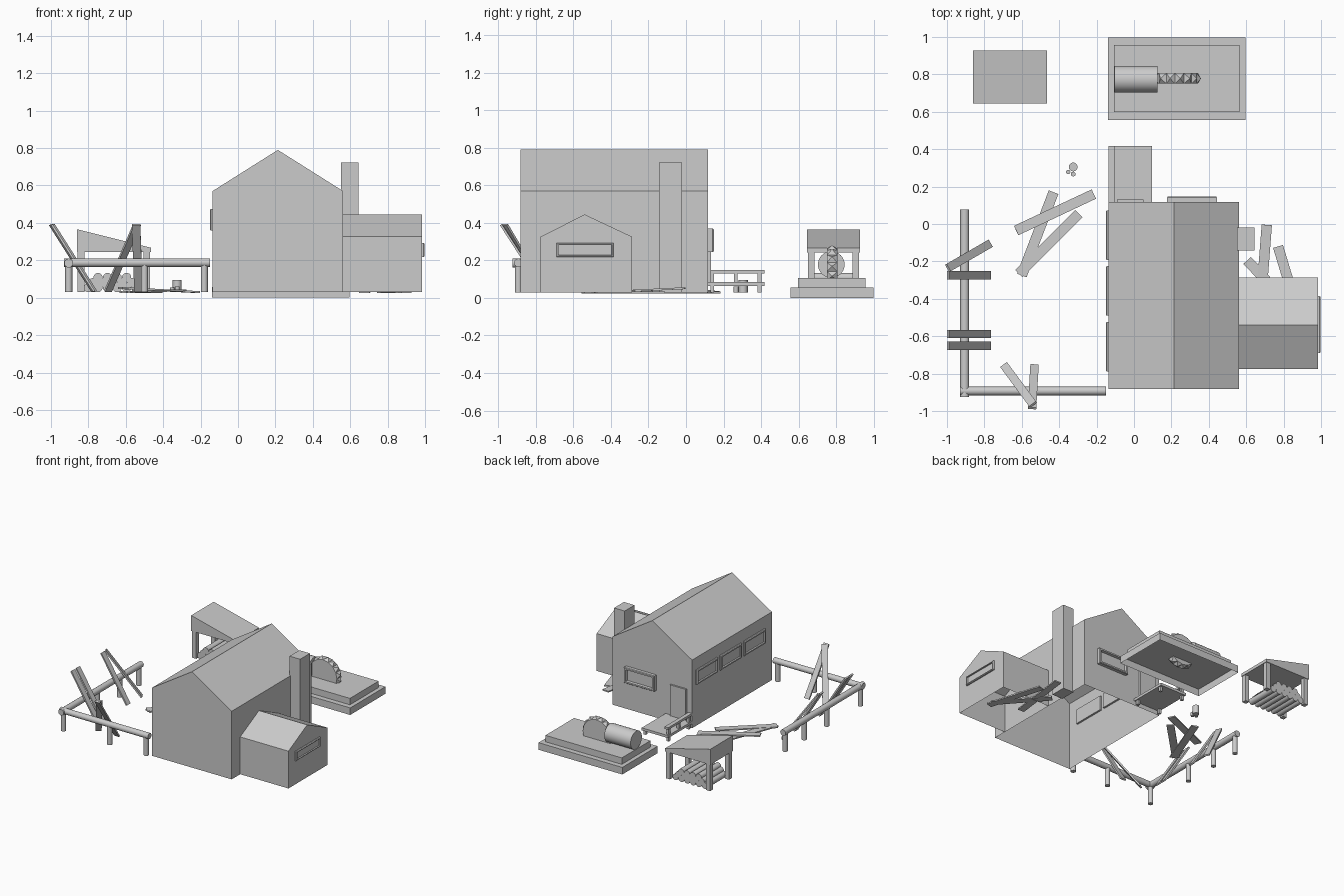
import bpy, bmesh, math
from mathutils import Vector, Matrix

if "Cube" in bpy.data.objects:
    bpy.data.objects.remove(bpy.data.objects["Cube"])


def make(name, bm):
    bmesh.ops.recalc_face_normals(bm, faces=bm.faces)
    me = bpy.data.meshes.new(name)
    bm.to_mesh(me)
    bm.free()
    ob = bpy.data.objects.new(name, me)
    bpy.context.collection.objects.link(ob)
    return ob


def box(name, x0, x1, y0, y1, z0, z1, open_bottom=False):
    bm = bmesh.new()
    bmesh.ops.create_cube(bm, size=1)
    for v in bm.verts:
        v.co = Vector((x0 if v.co.x < 0 else x1, y0 if v.co.y < 0 else y1, z0 if v.co.z < 0 else z1))
    if open_bottom:
        low = [f for f in bm.faces if all(abs(v.co.z - z0) < 1e-5 for v in f.verts)]
        bmesh.ops.delete(bm, geom=low, context='FACES_ONLY')
    return make(name, bm)


def prism(name, profile, a, b, axis, open_bottom=False):
    """Extrude a (horizontal, z) profile along x or y; first profile edge is the bottom."""
    bm = bmesh.new()
    pt = (lambda h, z, t: (h, t, z)) if axis == 'y' else (lambda h, z, t: (t, h, z))
    va = [bm.verts.new(pt(h, z, a)) for h, z in profile]
    vb = [bm.verts.new(pt(h, z, b)) for h, z in profile]
    bm.faces.new(va)
    bm.faces.new(vb[::-1])
    n = len(profile)
    for i in range(1 if open_bottom else 0, n):
        j = (i + 1) % n
        bm.faces.new((va[i], va[j], vb[j], vb[i]))
    return make(name, bm)


def rod(name, p0, p1, r, sides=16):
    p0, p1 = Vector(p0), Vector(p1)
    d = p1 - p0
    bm = bmesh.new()
    m = Matrix.Translation((p0 + p1) / 2) @ d.to_track_quat('Z', 'Y').to_matrix().to_4x4()
    bmesh.ops.create_cone(bm, cap_ends=True, segments=sides, radius1=r, radius2=r, depth=d.length, matrix=m)
    for f in bm.faces:
        f.smooth = len(f.verts) == 4
    for e in bm.edges:
        e.smooth = all(len(f.verts) == 4 for f in e.link_faces)
    return make(name, bm)


def plank(name, p0, p1, w=0.045, t=0.012):
    p0, p1 = Vector(p0), Vector(p1)
    d = p1 - p0
    bm = bmesh.new()
    m = Matrix.Translation((p0 + p1) / 2) @ d.to_track_quat('X', 'Z').to_matrix().to_4x4()
    bmesh.ops.create_cube(bm, size=1, matrix=m @ Matrix.Diagonal((d.length, w, t, 1)))
    return make(name, bm)


def window(name, loc, angle, w, h, out, rim):
    """Chamfered frame with a recessed pane, facing local +y turned by angle."""
    bm = bmesh.new()
    bmesh.ops.create_cube(bm, size=1, matrix=Matrix.Diagonal((w, out * 2, h, 1)))
    front = [f for f in bm.faces if f.calc_center_median().y > out * 0.9]
    bmesh.ops.inset_region(bm, faces=front, thickness=0.006, depth=0)
    for v in front[0].verts:
        v.co.y = out
    for v in bm.verts:
        if v.co.y > 0 and v not in front[0].verts:
            v.co.y = out - 0.006
    bmesh.ops.inset_region(bm, faces=front, thickness=rim, depth=0)
    bmesh.ops.inset_region(bm, faces=front, thickness=0.002, depth=0)
    for v in front[0].verts:
        v.co.y = out * 0.25
    bmesh.ops.transform(bm, verts=bm.verts, matrix=Matrix.Translation(loc) @ Matrix.Rotation(angle, 4, 'Z'))
    return make(name, bm)


# Main house, annex and chimney
G = 0.03
prism('house', [(-0.136, G), (0.562, G), (0.562, 0.57), (0.213, 0.79), (-0.136, 0.57)], -0.882, 0.118, 'y', True)
prism('annex', [(-0.775, G), (-0.287, G), (-0.287, 0.326), (-0.54, 0.445), (-0.775, 0.326)], 0.562, 0.985, 'x', True)
box('chimney', 0.552, 0.645, -0.143, -0.02, G, 0.722)

# Windows and door
for i, y in enumerate((-0.06, -0.358, -0.657)):
    window(f'side_window_{i + 1}', (-0.136, y, 0.417), math.pi / 2, 0.265, 0.115, 0.015, 0.014)
window('back_window', (0.31, 0.118, 0.307), 0, 0.265, 0.125, 0.03, 0.016)
window('annex_window', (0.985, -0.538, 0.255), -math.pi / 2, 0.305, 0.075, 0.013, 0.008)
box('door', -0.09, 0.05, 0.11, 0.132, 0.08, 0.33)

# Porch with a side rail
box('porch_deck', -0.136, 0.097, 0.118, 0.417, 0.065, 0.085)
box('porch_rail', -0.136, -0.104, 0.118, 0.417, 0.13, 0.148)
for i, y in enumerate((0.14, 0.265, 0.392)):
    box(f'porch_rail_post_{i + 1}', -0.13, -0.11, y - 0.01, y + 0.01, 0.085, 0.13)
for i, y in enumerate((0.14, 0.392)):
    for j, x in enumerate((-0.12, 0.08)):
        box(f'porch_leg_{i}_{j}', x - 0.01, x + 0.01, y - 0.01, y + 0.01, G, 0.065)

# Saw plinth, motor and toothed blade
box('saw_plinth_lower', -0.14, 0.595, 0.556, 0.998, 0, 0.056, True)
box('saw_plinth_upper', -0.107, 0.563, 0.598, 0.957, 0.056, 0.107, True)
rod('saw_motor', (-0.105, 0.774, 0.178), (0.125, 0.774, 0.178), 0.071, 32)
bm = bmesh.new()
bmesh.ops.create_cone(bm, cap_ends=True, segments=16, radius1=0.122, radius2=0.122, depth=0.056,
                      matrix=Matrix.Translation((0.22, 0.778, 0.142)) @ Matrix.Rotation(math.pi / 2, 4, 'X'))
rim = [f for f in bm.faces if len(f.verts) == 4]
bm.normal_update()
bmesh.ops.poke(bm, faces=rim, offset=0.021)
make('saw_blade', bm)

# Log shed and stacked logs
prism('shed_roof', [(-0.862, 0.243), (-0.465, 0.243), (-0.465, 0.267), (-0.862, 0.366)], 0.645, 0.927, 'y')
for i, x in enumerate((-0.857, -0.505)):
    for j, y in enumerate((0.65, 0.887)):
        box(f'shed_leg_{i}_{j}', x, x + 0.035, y, y + 0.035, G, 0.244)
for row, count in enumerate((6, 5, 4)):
    for k in range(count):
        x = -0.672 + (k - (count - 1) / 2) * 0.051
        z = 0.054 + row * 0.027 * 1.0
        rod(f'log_{row}_{k}', (x, 0.665, z), (x, 0.91, z), 0.025, 12)

# Fence rails and posts
rod('fence_rail_side', (-0.905, -0.925, 0.185), (-0.905, 0.078, 0.185), 0.024)
rod('fence_rail_front', (-0.93, -0.893, 0.187), (-0.15, -0.893, 0.187), 0.023)
posts = [(-0.905, -0.893), (-0.5, -0.893), (-0.18, -0.893), (-0.905, -0.47), (-0.905, -0.19), (-0.905, 0.05)]
for i, (x, y) in enumerate(posts):
    rod(f'fence_post_{i + 1}', (x, y, G), (x, y, 0.185), 0.019)

# Planks leaning on the fence
leaning = [((-0.77, -0.588), (-0.995, -0.588)), ((-0.77, -0.65), (-0.995, -0.65)),
           ((-0.77, -0.275), (-0.995, -0.275)), ((-0.77, -0.105), (-0.995, -0.235)),
           ((-0.695, -0.755), (-0.54, -0.965)), ((-0.532, -0.755), (-0.545, -0.985))]
for i, (low, top) in enumerate(leaning):
    plank(f'leaning_plank_{i + 1}', (*low, 0.035), (*top, 0.39))

# Scattered planks on the ground
ground = [((-0.63, -0.035), (-0.215, 0.16)), ((-0.43, 0.17), (-0.6, -0.275)), ((-0.295, 0.055), (-0.615, -0.265)),
          ((0.71, -0.005), (0.675, -0.46)), ((0.77, -0.12), (0.9, -0.55)), ((0.605, -0.195), (0.905, -0.51))]
for i, (a, b) in enumerate(ground):
    lift = (0.022, 0.0, 0.01)[i % 3]
    plank(f'ground_plank_{i + 1}', (*a, 0.03 + lift), (*b, 0.03), 0.055, 0.01)

# Chopping stumps
for i, (x, y, r, z) in enumerate(((-0.325, 0.305, 0.024, 0.095), (-0.352, 0.278, 0.012, 0.055), (-0.325, 0.267, 0.013, 0.06))):
    rod(f'stump_{i + 1}', (x, y, G), (x, y, z), r, 12)
